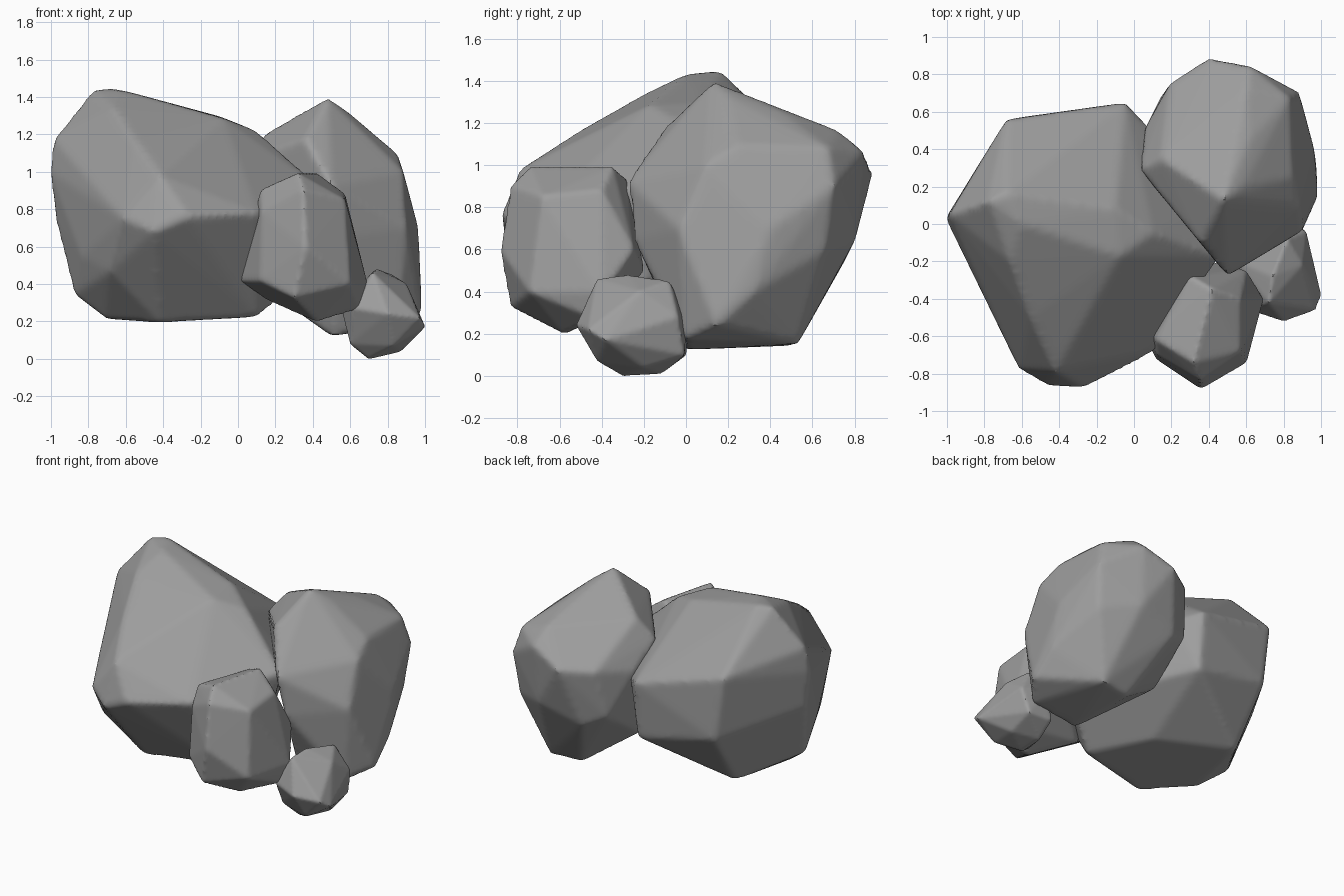
import bpy, bmesh, math
from mathutils import Vector

stone = bpy.data.materials.new("stone")
stone.diffuse_color = (.34, .34, .34, 1)


def rock(name, corners, voxel, rounds):
    """Convex boulder from its corner points, with softly worn edges."""
    bm = bmesh.new()
    for c in corners:
        bm.verts.new(c)
    hull = bmesh.ops.convex_hull(bm, input=bm.verts)
    junk = {v for v in hull["geom_interior"] + hull["geom_unused"]
            if isinstance(v, bmesh.types.BMVert)}
    bmesh.ops.delete(bm, geom=list(junk), context="VERTS")
    bmesh.ops.recalc_face_normals(bm, faces=bm.faces)
    centre = sum((v.co for v in bm.verts), Vector()) / len(bm.verts)
    for v in bm.verts:                      # make up for the wear
        v.co = centre + (v.co - centre) * 1.012
    me = bpy.data.meshes.new(name)
    bm.to_mesh(me)
    bm.free()
    me.materials.append(stone)
    ob = bpy.data.objects.new(name, me)
    bpy.context.collection.objects.link(ob)
    bpy.ops.object.select_all(action="DESELECT")
    ob.select_set(True)
    bpy.context.view_layer.objects.active = ob
    m = ob.modifiers.new("grain", "REMESH")
    m.mode, m.voxel_size = "VOXEL", voxel
    s = ob.modifiers.new("wear", "SMOOTH")
    s.factor, s.iterations = 0.5, rounds
    for mod in ("grain", "wear"):
        bpy.ops.object.modifier_apply(modifier=mod)
    bpy.ops.object.shade_smooth_by_angle(angle=math.radians(30))
    return ob


# Large left boulder: ridge, left, back, right, front, underside
rock("large_boulder", [
    (-.77, .12, 1.43), (-.68, .16, 1.44), (-.6, .0, 1.425), (-.1, .08, 1.29), (-.08, -.17, 1.28),
    (.1, -.05, 1.21),
    (-.98, .05, 1.17), (-1, .03, 1.0), (-.97, .03, .75), (-.87, -.1, .35), (-.83, -.3, .55),
    (-.68, .55, 1.06), (-.05, .64, .9), (.08, .5, .85), (-.62, .56, .62), (-.05, .6, .5),
    (.28, .05, .95), (.45, -.17, .9), (.35, -.2, .45),
    (-.66, -.2, 1.33), (-.55, -.5, 1.16), (-.42, -.78, .98), (-.61, -.77, .75), (-.45, -.86, .68),
    (-.27, -.87, .76), (.1, -.68, .78), (-.68, -.55, .47),
    (-.7, -.2, .22), (-.42, -.45, .2), (.1, -.35, .23), (-.12, .05, .24), (-.6, .3, .23)],
    0.022, 4)

# Tall boulder behind on the right
rock("tall_boulder", [
    (.48, .13, 1.39), (.58, .2, 1.32), (.62, .45, 1.25), (.6, .72, 1.16), (.15, .35, 1.2),
    (.04, .29, 1.06), (.06, .5, .9), (.2, .75, .95), (.4, .88, .96), (.62, .84, 1.06),
    (.83, .67, 1.08), (.88, .7, .9), (.85, .25, 1.09), (.88, .1, 1.0), (.36, -.1, 1.17),
    (.5, -.27, .92), (.55, -.24, .65), (.9, -.03, .7), (.96, .4, .7), (.85, .66, .6),
    (.98, .15, .25), (.97, .32, .4), (.85, 0, .18), (.5, 0, .13),
    (.48, .5, .15), (.7, .53, .16), (.3, .75, .55), (.6, .8, .65), (.12, .35, .4),
    (.15, .68, .62)],
    0.022, 4)

# Small front rock
rock("front_rock", [
    (.32, -.74, .99), (.42, -.35, .99), (.35, -.83, .9), (.12, -.62, .9), (.3, -.28, .93),
    (.57, -.4, .88), (.57, -.68, .85), (.36, -.88, .6), (.12, -.72, .42), (.13, -.7, .78),
    (.01, -.5, .42), (.6, -.74, .4), (.69, -.4, .4), (.65, -.42, .27), (.42, -.58, .2),
    (.3, -.83, .33), (.6, -.25, .6), (.15, -.4, .32), (.4, -.2, .5)],
    0.016, 4)

# Pebble at the lower right
rock("pebble", [
    (.74, -.28, .48), (.72, -.42, .46), (.82, -.08, .45), (.9, -.22, .4), (.97, -.46, .22),
    (1, -.38, .17), (.8, -.52, .24), (.62, -.46, .27), (.6, -.35, .08), (.7, -.3, 0),
    (.7, -.12, .01), (.83, -.42, .07), (.87, -.2, .04), (.92, -.04, .28), (.88, -.01, .1),
    (.55, -.2, .28), (.7, 0, .1), (.75, 0, .3)],
    0.012, 4)
